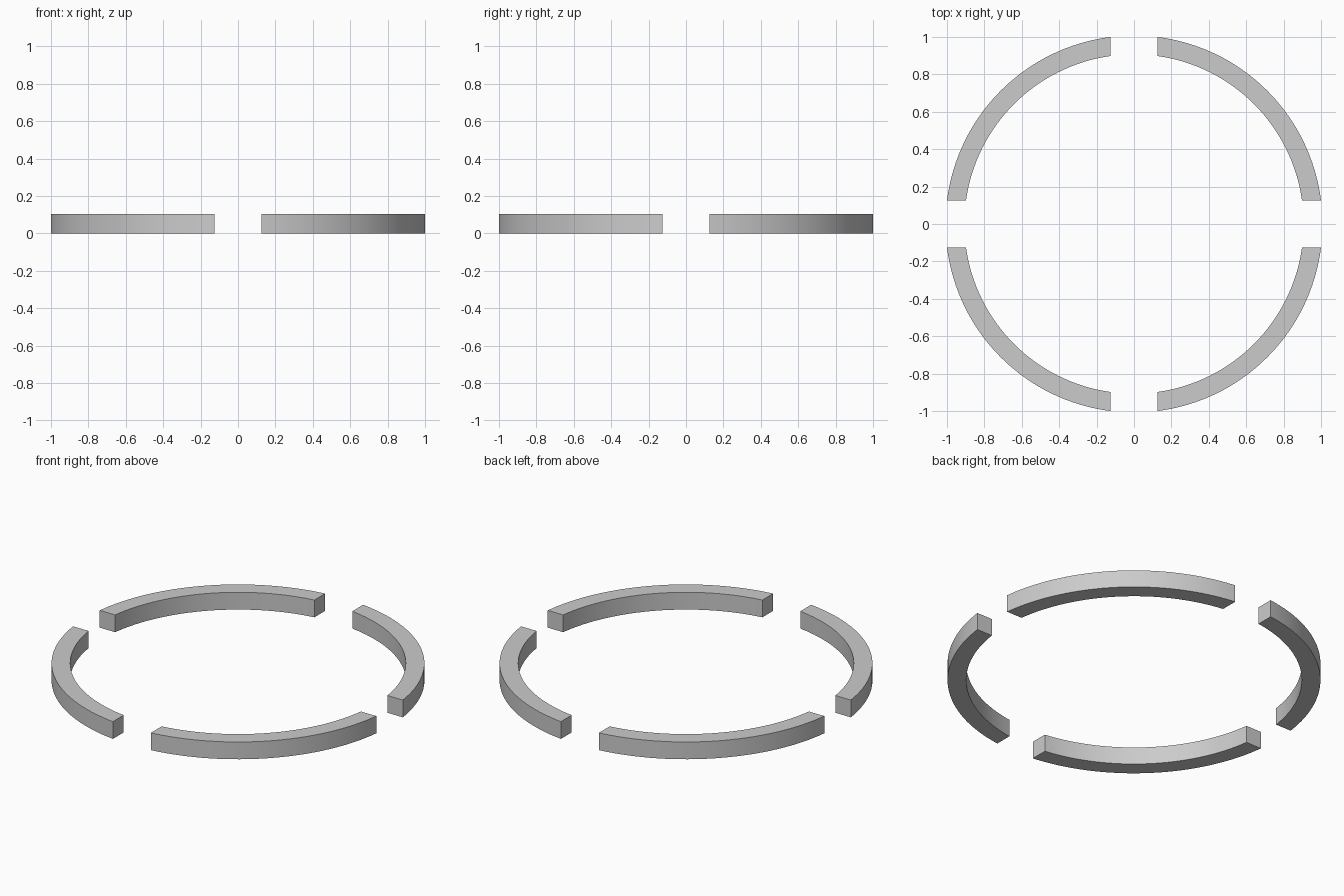
import bpy, bmesh, math

if "Cube" in bpy.data.objects:
    bpy.data.objects.remove(bpy.data.objects["Cube"])

R_OUT, R_IN, HEIGHT, HALF_GAP, SEGS = 1.0078, 0.907, 0.103, 0.125, 32


def arc(radius):
    # Arc in the first quadrant, ending on straight cuts parallel to the axes
    a0 = math.asin(HALF_GAP / radius)
    a1 = math.pi / 2 - a0
    return [(radius * math.cos(a0 + (a1 - a0) * i / SEGS),
             radius * math.sin(a0 + (a1 - a0) * i / SEGS)) for i in range(SEGS + 1)]


def ring_segment(name, turn):
    bm = bmesh.new()
    # Strip of quads between the inner and outer arcs, extruded upwards
    outer = [bm.verts.new((x, y, 0)) for x, y in arc(R_OUT)]
    inner = [bm.verts.new((x, y, 0)) for x, y in arc(R_IN)]
    faces = [bm.faces.new((outer[i], outer[i + 1], inner[i + 1], inner[i]))
             for i in range(SEGS)]
    top = bmesh.ops.extrude_face_region(bm, geom=faces, use_keep_orig=True)["geom"]
    bmesh.ops.translate(bm, vec=(0, 0, HEIGHT),
                        verts=[v for v in top if isinstance(v, bmesh.types.BMVert)])
    bmesh.ops.recalc_face_normals(bm, faces=bm.faces)
    mesh = bpy.data.meshes.new(name)
    bm.to_mesh(mesh)
    bm.free()
    obj = bpy.data.objects.new(name, mesh)
    obj.rotation_euler.z = turn
    bpy.context.collection.objects.link(obj)
    # Smooth curved walls, sharp edges
    bpy.ops.object.select_all(action='DESELECT')
    obj.select_set(True)
    bpy.context.view_layer.objects.active = obj
    bpy.ops.object.shade_smooth_by_angle(angle=math.radians(30))


# Four quarter segments around the centre
names = ("back_right", "back_left", "front_left", "front_right")
for i, side in enumerate(names):
    ring_segment(f"ring_segment_{side}", i * math.pi / 2)
